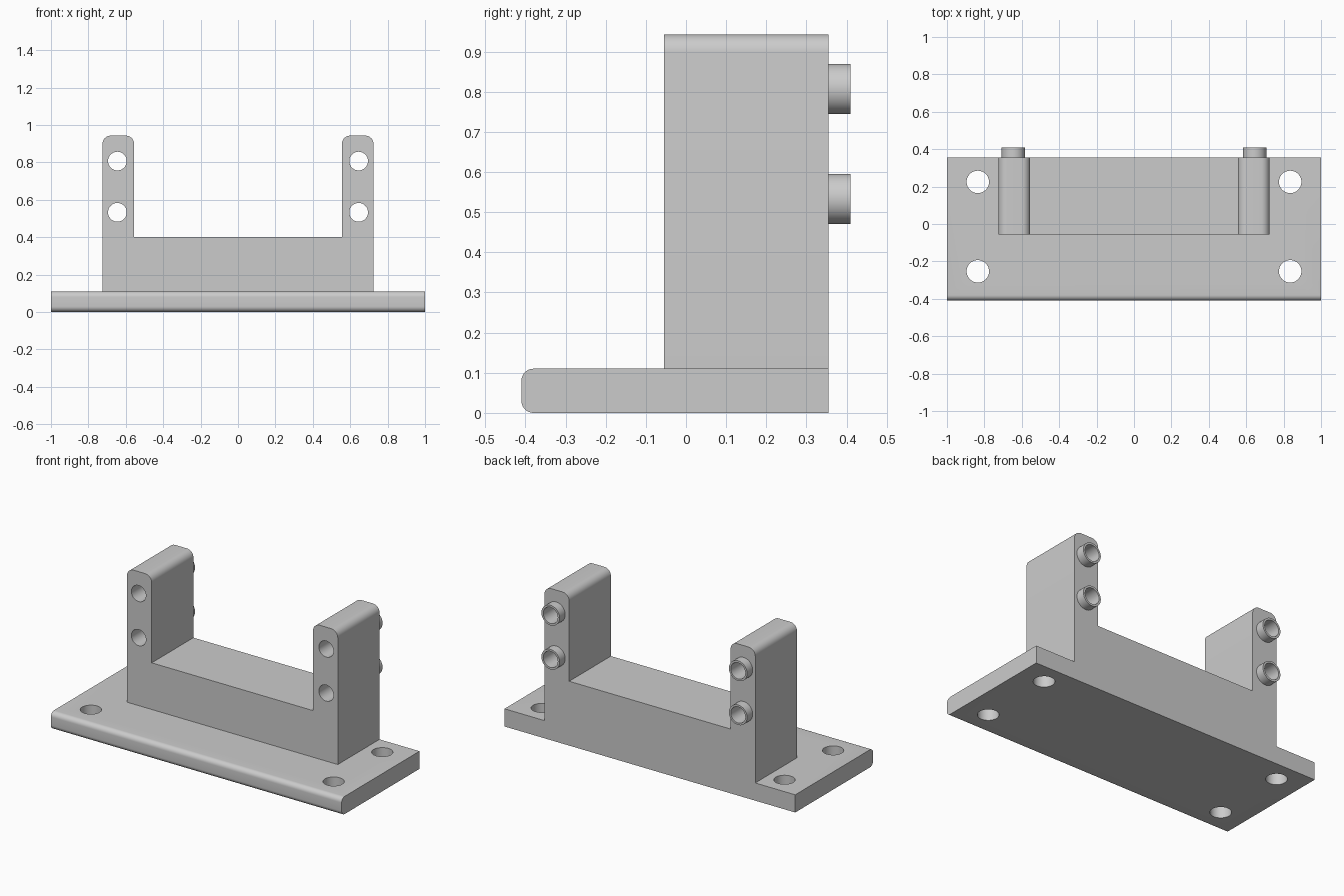
import bpy
from math import sin, cos, pi
from mathutils import Matrix, Vector
import bmesh

cube = bpy.data.objects.get("Cube")
if cube:
    bpy.data.objects.remove(cube, do_unlink=True)

grey = bpy.data.materials.new("plain grey")
grey.use_nodes = True
grey.diffuse_color = (0.6, 0.6, 0.6, 1)
grey.node_tree.nodes["Principled BSDF"].inputs["Base Color"].default_value = (0.6, 0.6, 0.6, 1)

BACK, POST_FRONT, PIPE_END = 0.355, -0.055, 0.41
BASE_TOP = 0.11


def add_object(name, bm):
    bmesh.ops.recalc_face_normals(bm, faces=bm.faces)
    mesh = bpy.data.meshes.new(name)
    bm.to_mesh(mesh)
    bm.free()
    mesh.materials.append(grey)
    ob = bpy.data.objects.new(name, mesh)
    bpy.context.collection.objects.link(ob)
    return ob


def corner(cx, cy, r, start, steps=8):
    """Quarter-circle points, counter-clockwise from the start angle."""
    angles = [start + pi / 2 * i / steps for i in range(steps + 1)]
    return [(cx + r * cos(a), cy + r * sin(a)) for a in angles]


def prism(name, points, place, direction):
    """Extrude a closed profile along a direction."""
    bm = bmesh.new()
    face = bm.faces.new([bm.verts.new(place(*p)) for p in points])
    new = bmesh.ops.extrude_face_region(bm, geom=[face])["geom"]
    verts = [g for g in new if isinstance(g, bmesh.types.BMVert)]
    bmesh.ops.translate(bm, verts=verts, vec=Vector(direction))
    return add_object(name, bm)


def drill(ob, centres, radius, along_y):
    """Cut round through-holes and keep the resulting mesh."""
    bm = bmesh.new()
    turn = Matrix.Rotation(pi / 2, 4, "X") if along_y else Matrix()
    for c in centres:
        bmesh.ops.create_cone(bm, cap_ends=True, segments=48, radius1=radius, radius2=radius,
                              depth=2, matrix=Matrix.Translation(c) @ turn)
    cutter = add_object("hole_cutter", bm)
    cutter.hide_render = True
    mod = ob.modifiers.new("holes", "BOOLEAN")
    mod.operation, mod.solver, mod.object = "DIFFERENCE", "EXACT", cutter
    graph = bpy.context.evaluated_depsgraph_get()
    graph.update()
    cut = bpy.data.meshes.new_from_object(ob.evaluated_get(graph))
    ob.modifiers.clear()
    ob.data = cut
    bpy.data.objects.remove(cutter, do_unlink=True)


# Base plate with a rounded front edge
r = 0.03
front = -0.41 + r
profile = [(BACK, 0), (BACK, BASE_TOP)]
profile += corner(front, BASE_TOP - r, r, pi / 2) + corner(front, r, r, pi)
base = prism("base_plate", profile, lambda y, z: (-1, y, z), (2, 0, 0))
drill(base, [(x, y, 0) for x in (-0.835, 0.835) for y in (-0.253, 0.225)], 0.06, False)

# U-shaped bracket with rounded post tops
r, outer, inner, top = 0.045, 0.725, 0.555, 0.943
half = [(outer, BASE_TOP)] + corner(outer - r, top - r, r, 0)
half += corner(inner + r, top - r, r, pi / 2) + [(inner, 0.4)]
profile = half + [(-x, z) for x, z in reversed(half)]
bracket = prism("bracket", profile, lambda x, z: (x, POST_FRONT, z), (0, BACK - POST_FRONT, 0))
holes = [(x, 0, z) for x in (-0.645, 0.645) for z in (0.533, 0.807)]
drill(bracket, holes, 0.05, True)

# Short pipe ends behind the post holes
parts = [base, bracket]
for x, _, z in holes:
    bm = bmesh.new()
    ring = [(0.05, BACK), (0.05, PIPE_END), (0.0625, PIPE_END), (0.0625, BACK)]
    verts = [bm.verts.new((x + rad, y, z)) for rad, y in ring]
    edges = [bm.edges.new(pair) for pair in zip(verts, verts[1:])]
    bmesh.ops.spin(bm, geom=verts + edges, cent=(x, 0, z), axis=(0, 1, 0),
                   angle=2 * pi, steps=48, use_merge=True)
    bmesh.ops.remove_doubles(bm, verts=bm.verts, dist=0.0001)
    side = "left" if x > 0 else "right"
    level = "upper" if z > 0.6 else "lower"
    parts.append(add_object(f"{side}_{level}_pipe_end", bm))

# Smooth the round surfaces, keep the edges sharp
for ob in bpy.context.selected_objects:
    ob.select_set(False)
for ob in parts:
    ob.select_set(True)
bpy.context.view_layer.objects.active = base
bpy.ops.object.shade_smooth_by_angle(angle=pi / 6)
